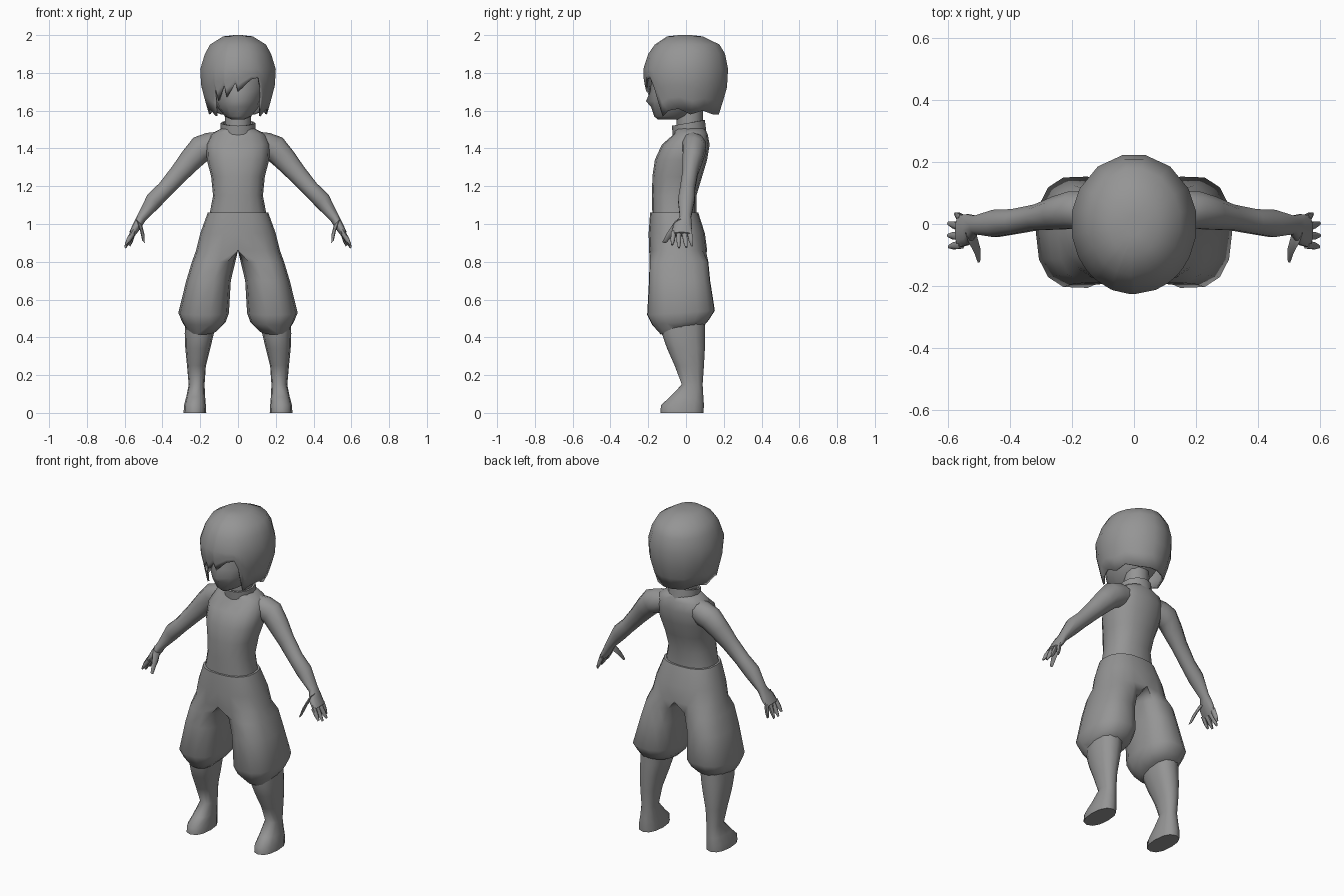
import bpy, bmesh, math
from mathutils import Vector

if "Cube" in bpy.data.objects:
    bpy.data.objects.remove(bpy.data.objects["Cube"])

grey = bpy.data.materials.new("dark_grey")
grey.diffuse_color = (0.3, 0.3, 0.3, 1)
grey.use_nodes = True
grey.node_tree.nodes["Principled BSDF"].inputs["Base Color"].default_value = grey.diffuse_color


def build(name, rings, cap=True, mirror=False, angle=60, half=False):
    """Skin a list of equal-length vertex rings into one object."""
    bm = bmesh.new()
    rows = [[bm.verts.new(p) for p in r] for r in rings]
    n = len(rows[0])
    for a, b in zip(rows, rows[1:]):
        for i in range(n):
            j = (i + 1) % n
            bm.faces.new((a[i], a[j], b[j], b[i]))
    if cap:
        bm.faces.new(rows[0])
        bm.faces.new(rows[-1])
    if half:
        inner = [f for f in bm.faces if all(v.co.x < 1e-4 for v in f.verts)]
        bmesh.ops.delete(bm, geom=inner, context='FACES')
    bmesh.ops.recalc_face_normals(bm, faces=bm.faces)
    me = bpy.data.meshes.new(name)
    bm.to_mesh(me)
    bm.free()
    for p in me.polygons:
        p.use_smooth = True
    me.set_sharp_from_angle(angle=math.radians(angle))
    me.materials.append(grey)
    ob = bpy.data.objects.new(name, me)
    bpy.context.collection.objects.link(ob)
    if mirror:
        ob.modifiers.new("Mirror", 'MIRROR')
    return ob


def power(v, e):
    return math.copysign(abs(v) ** e, v)


def level(z, cx, rx, yf, yb, tilt=0, n=16, e=0.85):
    """Horizontal oval from front yf to back yb; tilt raises the back."""
    pts = []
    for i in range(n):
        a = 2 * math.pi * i / n
        s = power(math.sin(a), e)
        pts.append((cx + rx * power(math.cos(a), e),
                    (yf + yb) / 2 + s * (yb - yf) / 2, z + tilt * s))
    return pts


def limb(x, y, z, a, b, n=10, axis=(0.72, 0, 0.69)):
    """Cross-section of the slanting arm, half-sizes a (up/out) and b (depth)."""
    p, c = Vector(axis).normalized(), Vector((x, y, z))
    return [c + p * a * math.cos(t) + Vector((0, 1, 0)) * b * math.sin(t)
            for t in (2 * math.pi * i / n for i in range(n))]


# Torso
build("torso", [level(*r) for r in (
    (1.03, 0, .155, -.178, .055), (1.15, 0, .132, -.18, .055),
    (1.25, 0, .142, -.178, .085), (1.34, 0, .165, -.165, .112),
    (1.42, 0, .168, -.128, .125), (1.475, 0, .145, -.065, .115),
    (1.505, 0, .09, -.06, .10))])

# Collar and neck
build("collar", [level(*r, e=1, n=12) for r in (
    (1.47, 0, .092, -.07, .11), (1.535, 0, .092, -.075, .10, .015),
    (1.535, 0, .08, -.06, .09, .015), (1.48, 0, .075, -.05, .09))], cap=False)
build("neck", [level(*r, e=1, n=12) for r in (
    (1.46, 0, .07, -.05, .09), (1.65, 0, .07, -.05, .09))])

# Head, with the nose pulled out of one front vertex
head_rings = [level(*r, e=1, n=12) for r in (
    (1.553, 0, .035, -.15, -.02), (1.57, 0, .07, -.168, .04),
    (1.62, 0, .11, -.185, .09), (1.65, 0, .127, -.188, .12),
    (1.70, 0, .147, -.19, .15), (1.75, 0, .16, -.185, .17),
    (1.85, 0, .16, -.18, .17), (1.93, 0, .10, -.11, .11))]
x, y, z = head_rings[3][9]
head_rings[3][9] = (x, y - .024, z)
build("head", head_rings, angle=75)

# Hair: shell whose lower edge (degrees from front, height) forms the swept fringe
SHAPE = ((2.0, .02, -.04, .03), (1.993, .08, -.10, .09), (1.95, .15, -.165, .18),
         (1.90, .178, -.20, .21), (1.82, .203, -.226, .226), (1.76, .204, -.224, .228),
         (1.70, .19, -.21, .215), (1.56, .15, -.19, .17))
EDGE = ((-170, 1.58), (-145, 1.58), (-120, 1.60), (-100, 1.58), (-80, 1.61), (-62, 1.60),
        (-50, 1.57), (-43, 1.64), (-39, 1.73), (-36, 1.65), (-22, 1.735), (-19, 1.67),
        (-4, 1.745), (0, 1.70), (20, 1.765), (32, 1.775), (38, 1.72), (44, 1.64),
        (51, 1.57), (62, 1.60), (80, 1.61), (100, 1.58), (120, 1.60), (145, 1.58), (170, 1.58))


def hair_point(deg, z):
    for hi, lo in zip(SHAPE, SHAPE[1:]):
        if z >= lo[0]:
            t = (hi[0] - z) / (hi[0] - lo[0])
            rx, yf, yb = (hi[k] + t * (lo[k] - hi[k]) for k in (1, 2, 3))
            break
    a = math.radians(deg)
    return (rx * math.sin(a), (yf + yb) / 2 - math.cos(a) * (yb - yf) / 2, z)


hair_rings = [[hair_point(d, s[0]) for d, _ in EDGE] for s in SHAPE[:5]]
for t in (.4, .7, 1):
    hair_rings.append([hair_point(d, 1.82 + t * (z - 1.82)) for d, z in EDGE])
hair = build("hair", hair_rings, cap=False)
bm = bmesh.new()
bm.from_mesh(hair.data)
bmesh.ops.holes_fill(bm, edges=[e for e in bm.edges if e.is_boundary
                                and all(v.co.z > 1.99 for v in e.verts)], sides=0)
bmesh.ops.recalc_face_normals(bm, faces=bm.faces)
for f in bm.faces:
    f.smooth = True
bm.to_mesh(hair.data)
bm.free()
shell = hair.modifiers.new("Thickness", 'SOLIDIFY')
shell.thickness = 0.01
shell.offset = -1

# Arms with shoulders and palms
shoulder = [limb(.07, .03, 1.44, .052, .06, axis=(.1, 0, 1)),
            limb(.15, .043, 1.412, .072, .066, axis=(.25, 0, 1)),
            limb(.20, .045, 1.395, .072, .063, axis=(.5, 0, .87))]
build("arm", shoulder + [limb(*r) for r in (
    (.25, .035, 1.34, .062, .056), (.31, .022, 1.27, .052, .043),
    (.385, .008, 1.185, .044, .042), (.445, .002, 1.125, .046, .046),
    (.51, -.003, 1.035, .027, .031), (.535, -.018, .99, .024, .052),
    (.563, -.024, .945, .018, .054))], mirror=True)

# Fingers and thumb
for i, (y, tip) in enumerate(((.018, (.575, .032, .885)), (-.01, (.597, .002, .877)),
                              (-.039, (.598, -.037, .875)), (-.066, (.595, -.073, .89)))):
    root = Vector((.555, y, .955))
    mid = root.lerp(Vector(tip), .6)
    build(f"finger_{i + 1}", [limb(*root, .015, .015, 6), limb(*mid, .013, .013, 6),
                              limb(*tip, .006, .006, 6)], mirror=True)
build("thumb", [limb(.525, -.03, 1.01, .024, .03, 6), limb(.507, -.078, .955, .017, .02, 6),
                limb(.50, -.113, .905, .009, .012, 6)], mirror=True)


def trouser_ring(z, cx, rx, yf, yb, tilt=0):
    """Half hip outline when cx is 0, otherwise a full trouser-leg outline."""
    reach = 90 if cx == 0 else 125
    yc, ry = (yf + yb) / 2, (yb - yf) / 2
    pts = []
    for i in range(14):
        if i <= 10:
            deg = -reach + 2 * reach * i / 10
        else:
            deg = reach + (360 - 2 * reach) * (i - 10) / 4
        c, s = math.cos(math.radians(deg)), math.sin(math.radians(deg))
        x = cx + rx * power(c, .8) if cx or i not in (0, 10) else 0
        y = yc + ry * power(s, .85)
        if cx == 0 and i > 10:
            x, y = 0, yc + ry * (1 - 2 * (i - 10) / 4)
        pts.append((x, y, z + tilt * s))
    return pts


# Baggy trousers, one half mirrored
build("trousers", [trouser_ring(*r) for r in (
    (1.06, 0, .16, -.19, .065), (.95, 0, .20, -.198, .10),
    (.86, 0, .222, -.195, .112), (.80, .129, .115, -.195, .12),
    (.70, .156, .118, -.198, .13), (.53, .182, .134, -.208, .155, .012),
    (.48, .18, .115, -.18, .125, .015), (.44, .19, .08, -.135, .10, .025))],
    mirror=True, half=True)

# Lower legs and feet
build("leg_and_foot", [level(*r, n=12) for r in (
    (.50, .20, .08, -.13, .10), (.42, .205, .077, -.128, .10),
    (.34, .213, .066, -.10, .10), (.25, .22, .05, -.06, .095),
    (.15, .219, .042, -.022, .088), (.085, .224, .05, -.085, .092),
    (.04, .228, .058, -.133, .095), (0, .228, .06, -.135, .092))], mirror=True, angle=75)
